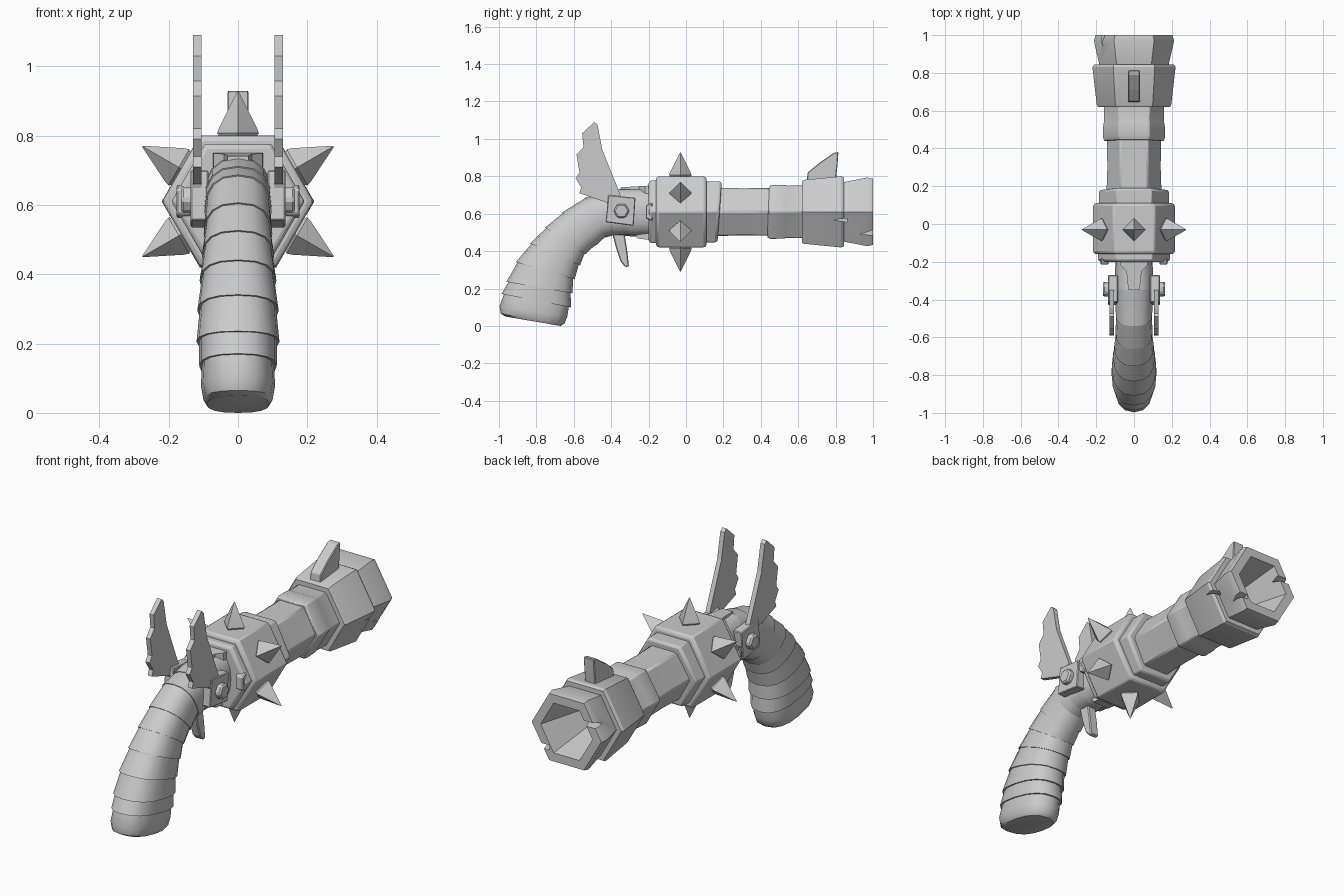
import bpy, bmesh, math
from mathutils import Vector

if "Cube" in bpy.data.objects:
    bpy.data.objects.remove(bpy.data.objects["Cube"])

AXIS_Z = 0.61
grey = bpy.data.materials.new("stone_grey")
grey.diffuse_color = (0.6, 0.6, 0.6, 1)
grey.use_nodes = True
grey.node_tree.nodes["Principled BSDF"].inputs["Base Color"].default_value = grey.diffuse_color


def make(name, verts, faces, bevel=0.0, smooth=30):
    mesh = bpy.data.meshes.new(name)
    mesh.from_pydata([tuple(v) for v in verts], [], faces)
    bm = bmesh.new()
    bm.from_mesh(mesh)
    bmesh.ops.recalc_face_normals(bm, faces=bm.faces)
    bm.to_mesh(mesh)
    bm.free()
    mesh.materials.append(grey)
    obj = bpy.data.objects.new(name, mesh)
    bpy.context.collection.objects.link(obj)
    if smooth:
        bpy.ops.object.select_all(action='DESELECT')
        obj.select_set(True)
        bpy.context.view_layer.objects.active = obj
        bpy.ops.object.shade_smooth_by_angle(angle=math.radians(smooth))
    if bevel:
        mod = obj.modifiers.new("edge_bevel", 'BEVEL')
        mod.width = bevel
        mod.segments = 1
        mod.limit_method = 'ANGLE'
    return obj


def loft(name, rings, **kw):
    """Join rings of equal point count and cap both ends."""
    n = len(rings[0])
    verts = [p for r in rings for p in r]
    faces = [(i * n + j, i * n + (j + 1) % n, (i + 1) * n + (j + 1) % n, (i + 1) * n + j)
             for i in range(len(rings) - 1) for j in range(n)]
    faces += [tuple(range(n)), tuple(range((len(rings) - 1) * n, len(rings) * n))]
    return make(name, verts, faces, **kw)


def hex_tube(name, stations, tilt=0.0, **kw):
    """Hexagonal section along y, flat on top; stations are (y, corner radius)."""
    rings = []
    for y, r in stations:
        ring = []
        for k in range(6):
            a = math.radians(60 * k)
            z = r * math.sin(a)
            ring.append((r * math.cos(a), y + tilt * z, AXIS_Z + z))
        rings.append(ring)
    return loft(name, rings, **kw)


def side_plate(name, outline, x0, x1, **kw):
    """Extrude a (y, z) outline from x0 to x1."""
    return loft(name, [[(x, y, z) for y, z in outline] for x in (x0, x1)], smooth=0, **kw)


def polygon(cy, cz, r, n, turn=0.0):
    return [(cy + r * math.cos(math.tau * k / n + turn),
             cz + r * math.sin(math.tau * k / n + turn)) for k in range(n)]


# Barrel sections
hex_tube("cylinder", [(-0.16, 0.208), (-0.15, 0.219), (0.1, 0.219), (0.11, 0.208)], bevel=0.006)
hex_tube("rear_plate", [(-0.2, 0.18), (-0.19, 0.192), (-0.15, 0.192)], bevel=0.004)
hex_tube("front_collar", [(0.08, 0.188), (0.17, 0.188), (0.18, 0.18)], tilt=0.07, bevel=0.005)
hex_tube("barrel", [(0.1, 0.152), (0.3, 0.145), (0.46, 0.148)], bevel=0.008)
hex_tube("barrel_band", [(0.44, 0.16), (0.46, 0.167), (0.53, 0.165), (0.54, 0.161), (0.64, 0.163)],
         tilt=0.04, bevel=0.005)

# Muzzle with a tapered bore
muzzle = hex_tube("muzzle", [(0.62, 0.19), (0.63, 0.197), (0.83, 0.22), (0.845, 0.212), (0.845, 0.184),
                             (0.97, 0.212), (1.0, 0.204), (1.0, 0.152), (0.72, 0.075)])

# Chips cut in the muzzle edges
chips = [([(1.01, 0.515), (0.93, 0.49), (1.01, 0.485)], 1),
         ([(0.86, 0.575), (0.79, 0.568), (0.86, 0.555)], 1),
         ([(1.01, 0.70), (0.94, 0.68), (1.01, 0.67)], -1)]
for outline, s in chips:
    cutter = side_plate("chip_cutter", outline, s * 0.1, s * 0.3)
    cutter.hide_render = True
    cutter.display_type = 'WIRE'
    mod = muzzle.modifiers.new("chip", 'BOOLEAN')
    mod.operation = 'DIFFERENCE'
    mod.solver = 'EXACT'
    mod.object = cutter

# Six spikes around the cylinder
for k in range(6):
    a = math.radians(30 + 60 * k)
    out = Vector((math.cos(a), 0, math.sin(a)))
    across = Vector((-math.sin(a), 0, math.cos(a)))
    base = Vector((0, -0.03, AXIS_Z))
    rings = []
    for dist, r in ((0.18, 0.048), (0.197, 0.06), (0.212, 0.055), (0.318, 0.002)):
        rings.append([base + out * dist + across * r * math.cos(t) + Vector((0, r * math.sin(t), 0))
                      for t in (0, math.pi / 2, math.pi, 3 * math.pi / 2)])
    loft("spike", rings, smooth=35)

# Curved grip: outer y, outer z, inner y, inner z, half width
sections = [(-0.16, 0.74, -0.16, 0.48, 0.1), (-0.35, 0.735, -0.3, 0.48, 0.1),
            (-0.44, 0.71, -0.38, 0.485, 0.098), (-0.54, 0.685, -0.43, 0.475, 0.095),
            (-0.66, 0.605, -0.485, 0.43, 0.097), (-0.75, 0.525, -0.54, 0.385, 0.102),
            (-0.83, 0.44, -0.57, 0.325, 0.108), (-0.905, 0.34, -0.6, 0.25, 0.114),
            (-0.955, 0.235, -0.612, 0.175, 0.116), (-0.98, 0.17, -0.62, 0.1, 0.108)]


def grip_ring(sec, scale, n=16):
    oy, oz, iy, iz, w = sec
    mid = Vector((0, (oy + iy) / 2, (oz + iz) / 2))
    half = Vector((0, (oy - iy) / 2, (oz - iz) / 2))
    soft = lambda v: math.copysign(abs(v) ** 0.82, v)
    return [mid + half * scale * soft(math.cos(math.tau * j / n))
            + Vector((w * scale * soft(math.sin(math.tau * j / n)), 0, 0)) for j in range(n)]


# Each wrap flares slightly and steps down into the next one
rings = [grip_ring(sections[0], 0.98)]
for i, sec in enumerate(sections[1:], 1):
    flare = 0.008 + 0.003 * i
    rings += [grip_ring(sec, 1 + flare), grip_ring(sec, 1 - flare)]
rings += [grip_ring(s, 1) for s in ((-0.997, 0.105, -0.635, 0.05, 0.107),
                                    (-0.99, 0.065, -0.65, 0.012, 0.1),
                                    (-0.965, 0.05, -0.67, 0.0, 0.09))]
loft("grip", rings, smooth=38)

# Paired wings, hinge plates and bolts
wing = [(-0.40, 0.60), (-0.425, 0.66), (-0.57, 0.71), (-0.56, 0.74), (-0.59, 0.79), (-0.57, 0.82),
        (-0.585, 0.915), (-0.548, 0.957), (-0.555, 1.03), (-0.49, 1.09), (-0.473, 1.075),
        (-0.447, 0.94), (-0.35, 0.70), (-0.33, 0.62)]
hinge = [(-0.415, 0.70), (-0.27, 0.685), (-0.28, 0.535), (-0.43, 0.555)]
for s in (1, -1):
    side_plate("wing", wing, s * 0.105, s * 0.13)
    side_plate("hinge_plate", hinge, s * 0.085, s * 0.137, bevel=0.004)
    side_plate("hinge_bolt", polygon(-0.345, 0.615, 0.043, 6), s * 0.12, s * 0.165, bevel=0.008)
    side_plate("rear_lug", [(-0.215, 0.575), (-0.18, 0.56), (-0.18, 0.66), (-0.215, 0.645)],
               s * 0.135, s * 0.178, bevel=0.005)

# Trigger
side_plate("trigger", [(-0.395, 0.50), (-0.375, 0.42), (-0.35, 0.345), (-0.325, 0.315),
                       (-0.305, 0.318), (-0.315, 0.41), (-0.33, 0.50)], -0.025, 0.025, bevel=0.005)

# Top tongue and lower tongue behind the cylinder
tongue = [(-0.075, -0.18), (-0.07, -0.22), (-0.04, -0.25), (-0.03, -0.35),
          (0.03, -0.35), (0.04, -0.25), (0.07, -0.22), (0.075, -0.18)]
loft("top_tongue", [[(x, y, z + 0.06 * (y + 0.3)) for x, y in tongue] for z in (0.70, 0.744)], smooth=0)
side_plate("lower_tongue", [(-0.27, 0.485), (-0.26, 0.468), (-0.18, 0.458), (-0.18, 0.5)], -0.05, 0.05)

# Front sight
side_plate("front_sight", [(0.645, 0.77), (0.65, 0.82), (0.71, 0.87), (0.79, 0.925),
                           (0.815, 0.93), (0.81, 0.86), (0.80, 0.77)], -0.031, 0.031, bevel=0.004)
